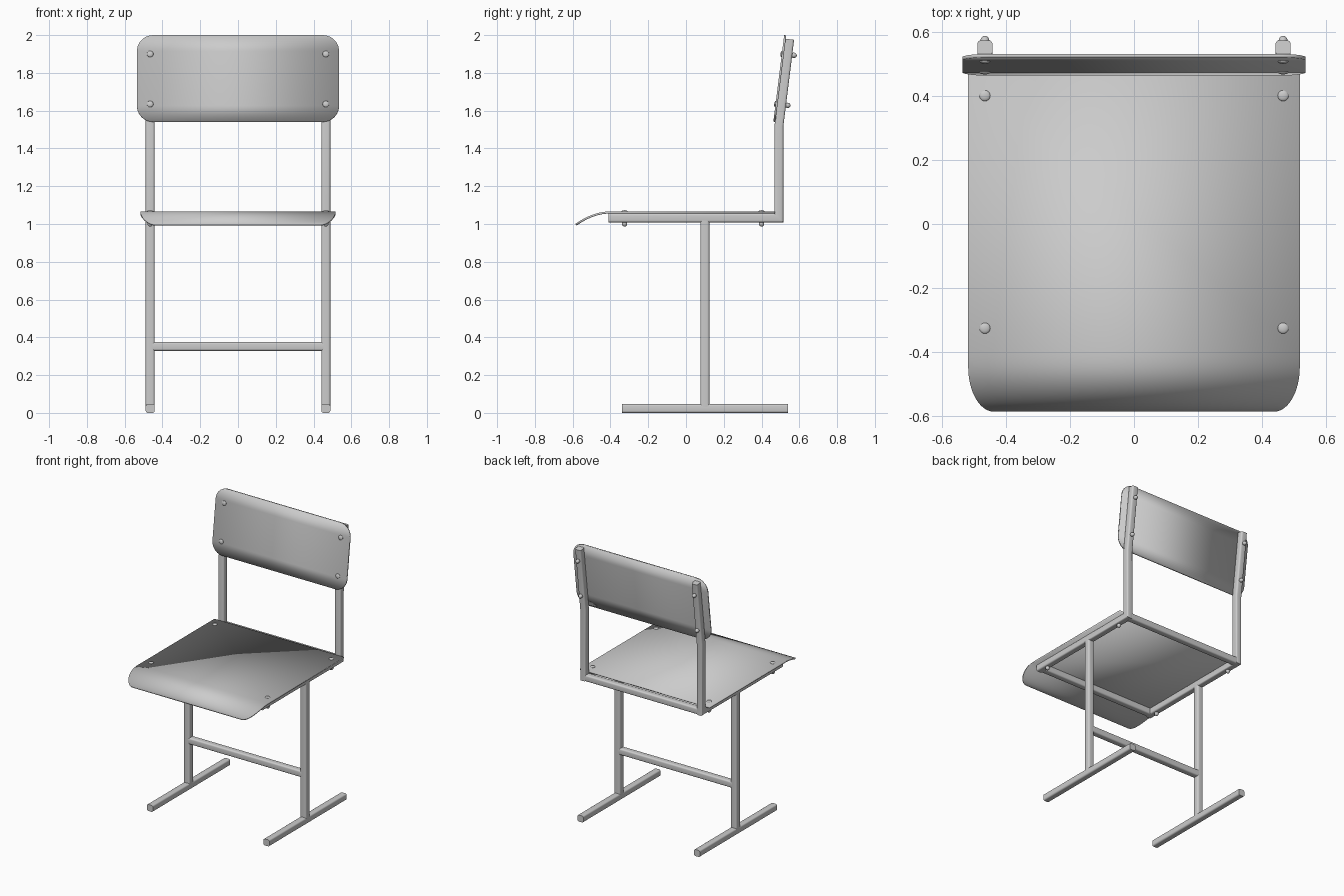
import bpy, bmesh, math
from mathutils import Vector

if "Cube" in bpy.data.objects:
    bpy.data.objects.remove(bpy.data.objects["Cube"])

X = 0.465      # side frame offset
H = 0.0235     # half tube width


def finish(name, bm, angle=35):
    bmesh.ops.recalc_face_normals(bm, faces=bm.faces)
    me = bpy.data.meshes.new(name)
    bm.to_mesh(me)
    bm.free()
    ob = bpy.data.objects.new(name, me)
    bpy.context.collection.objects.link(ob)
    bpy.ops.object.select_all(action='DESELECT')
    bpy.context.view_layer.objects.active = ob
    ob.select_set(True)
    bpy.ops.object.shade_smooth_by_angle(angle=math.radians(angle))
    return ob


def tube(name, path, side):
    """Rounded square tube along a planar path with mitred bends; side = plane normal."""
    pts, side, r = [Vector(p) for p in path], Vector(side), 0.011
    prof = []
    for k in range(4):
        for j in range(5):
            a = math.pi / 2 * (k + j / 4)
            c = math.pi / 2 * k + math.pi / 4
            q = (H - r) * math.sqrt(2)
            prof.append((q * math.cos(c) + r * math.cos(a), q * math.sin(c) + r * math.sin(a)))
    dirs = [(b - a).normalized() for a, b in zip(pts, pts[1:])]
    bm = bmesh.new()
    rings = []
    for i, p in enumerate(pts):
        d0, d1 = dirs[max(i - 1, 0)], dirs[min(i, len(dirs) - 1)]
        n0, n1 = side.cross(d0), side.cross(d1)
        up = (n0 + n1) / (1 + n0.dot(n1))
        rings.append([bm.verts.new(p + side * u + up * v) for u, v in prof])
    n = len(prof)
    for a, b in zip(rings, rings[1:]):
        for k in range(n):
            bm.faces.new((a[k], a[(k + 1) % n], b[(k + 1) % n], b[k]))
    bm.faces.new(rings[0])
    bm.faces.new(rings[-1])
    return finish(name, bm)


def panel(name, rows):
    """Thin board from rows of (half width, y, z)."""
    bm = bmesh.new()
    vs = [[bm.verts.new((w * s, y, z)) for s in (-1, 1)] for w, y, z in rows]
    for a, b in zip(vs, vs[1:]):
        bm.faces.new((a[0], a[1], b[1], b[0]))
    ob = finish(name, bm)
    m = ob.modifiers.new("thickness", 'SOLIDIFY')
    m.thickness, m.offset = 0.011, 0
    return ob


def rivet(name, loc, r, height, tilt=0):
    bm = bmesh.new()
    bmesh.ops.create_uvsphere(bm, u_segments=20, v_segments=12, radius=r)
    bmesh.ops.scale(bm, vec=(1, 1, height / r), verts=bm.verts)
    ob = finish(name, bm, 60)
    ob.location = loc
    ob.rotation_euler.x = tilt


# seat: flat with a waterfall front edge and rounded front corners
def seat_z(y):
    return 1.061 - 0.067 * (max(0, -0.40 - y) / 0.185) ** 2


rows = [(0.517, 0.47, 1.061)]
rows += [(0.517, y, seat_z(y)) for y in (-0.40, -0.415, -0.43)]
for i in range(13):
    a = math.pi / 2 * i / 12
    y = -0.445 - 0.137 * math.sin(a)
    rows.append((0.437 + 0.08 * math.cos(a), y, seat_z(y)))
panel("seat", rows)


# backrest: tilted board with rounded corners
def back_y(z):
    return 0.468 + (z - 1.542) * 0.125


R, lo, hi = 0.085, 1.541, 1.999
arc = [math.pi / 2 * i / 10 for i in range(11)]
zs = [(0.535 - R + R * math.sin(a), lo + R - R * math.cos(a)) for a in arc]
zs += [(w, lo + hi - z) for w, z in reversed(zs)]
panel("backrest", [(w, back_y(z), z) for w, z in zs])

# side frames, posts, feet and rivets on both sides
tilt = math.atan(0.125)
for s, tag in ((-1, "left"), (1, "right")):
    x = s * X
    tube(tag + "_side_frame", [(x, -0.41, 1.032), (x, 0.492, 1.032),
                               (x, 0.492, 1.52), (x, 0.549, 1.978)], (1, 0, 0))
    tube(tag + "_post", [(x, 0.1, 0.03), (x, 0.1, 1.03)], (1, 0, 0))
    tube(tag + "_foot", [(x, -0.34, H), (x, 0.54, H)], (1, 0, 0))
    for y in (-0.325, 0.40):
        rivet(tag + "_seat_rivet", (x, y, 1.066), 0.017, 0.007)
        rivet(tag + "_seat_bolt_end", (x, y, 1.002), 0.014, 0.016)
    for z in (1.635, 1.90):
        y = back_y(z)
        rivet(tag + "_back_rivet", (x, y - 0.006, z), 0.017, 0.007, math.pi / 2 - tilt)
        rivet(tag + "_back_bolt_end", (x, y + 0.058, z - 0.007), 0.014, 0.016, math.pi / 2 - tilt)

# cross bars
for name, y, z in (("lower_cross_bar", 0.1, 0.352),
                   ("front_seat_bar", -0.385, 1.032),
                   ("rear_seat_bar", 0.490, 1.031)):
    tube(name, [(-X + 0.01, y, z), (X - 0.01, y, z)], (0, 1, 0))
